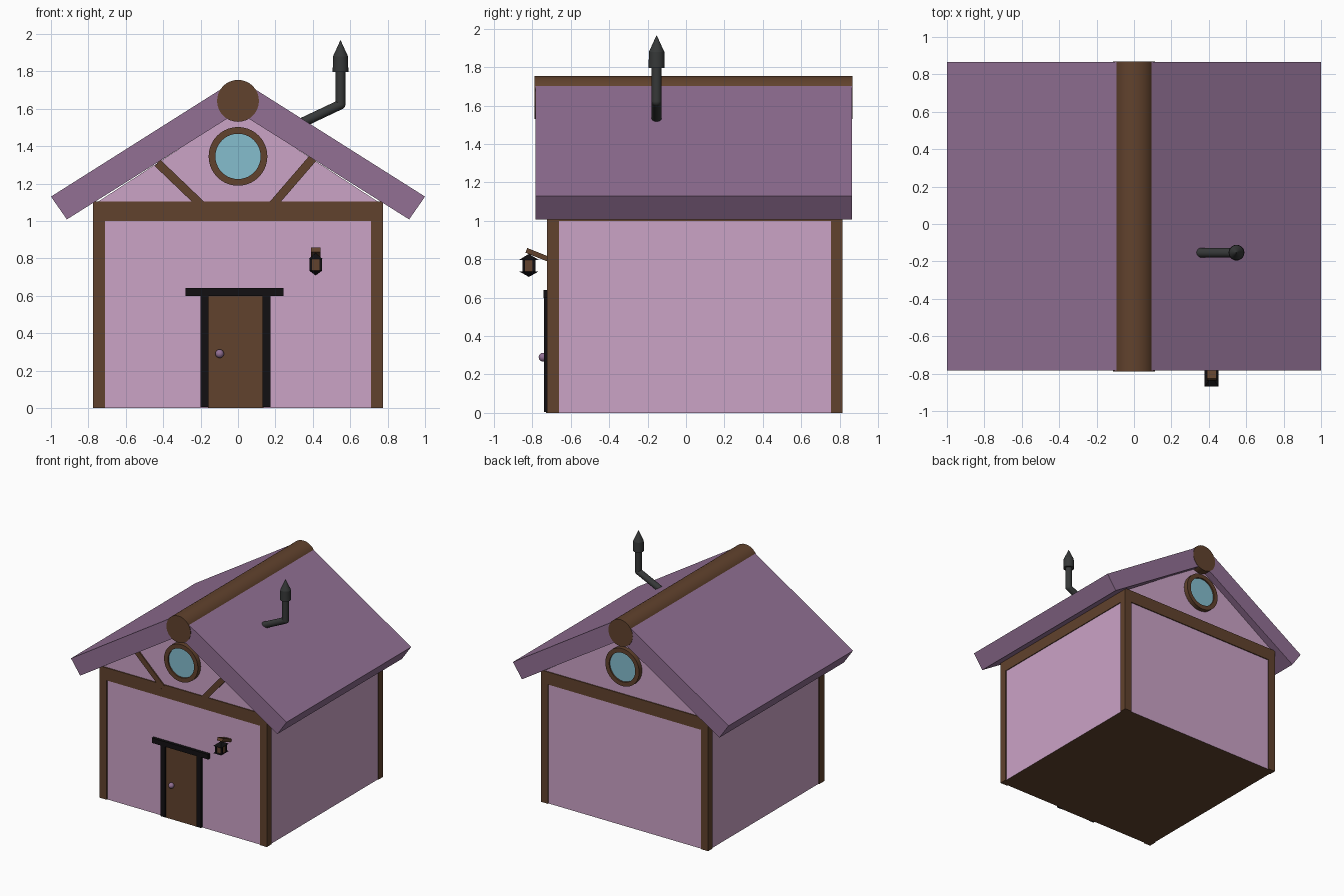
import bpy, bmesh, math
from mathutils import Vector

if "Cube" in bpy.data.objects:
    bpy.data.objects.remove(bpy.data.objects["Cube"])


def material(name, r, g, b):
    def lin(c):
        c /= 255
        return c / 12.92 if c <= 0.04045 else ((c + 0.055) / 1.055) ** 2.4
    m = bpy.data.materials.new(name)
    m.diffuse_color = (lin(r), lin(g), lin(b), 1)
    m.use_nodes = True
    m.node_tree.nodes["Principled BSDF"].inputs["Base Color"].default_value = m.diffuse_color
    return m


PINK = material("pink plaster", 203, 163, 198)
PURPLE = material("purple roof", 146, 112, 148)
BROWN = material("brown timber", 97, 66, 45)
BLACK = material("black iron", 18, 16, 18)
GREY = material("dark grey pipe", 54, 56, 56)
GLASS = material("pale blue glass", 133, 189, 206)


def finish(name, bm, *mats):
    bmesh.ops.recalc_face_normals(bm, faces=bm.faces)
    me = bpy.data.meshes.new(name)
    bm.to_mesh(me)
    bm.free()
    ob = bpy.data.objects.new(name, me)
    bpy.context.collection.objects.link(ob)
    for m in mats:
        me.materials.append(m)
    return ob


def prism(name, profile, y0, y1, *mats):
    """Extrude an (x, z) profile along y."""
    bm = bmesh.new()
    f = bm.faces.new([bm.verts.new((x, y0, z)) for x, z in profile])
    ext = bmesh.ops.extrude_face_region(bm, geom=[f])["geom"]
    bmesh.ops.translate(bm, vec=(0, y1 - y0, 0),
                        verts=[v for v in ext if isinstance(v, bmesh.types.BMVert)])
    return finish(name, bm, *mats)


def box(name, x0, x1, y0, y1, z0, z1, mat):
    return prism(name, [(x0, z0), (x1, z0), (x1, z1), (x0, z1)], y0, y1, mat)


def smooth(ob):
    bpy.ops.object.select_all(action='DESELECT')
    ob.select_set(True)
    bpy.context.view_layer.objects.active = ob
    bpy.ops.object.shade_smooth_by_angle(angle=math.radians(35))


def rod(name, a, b, r, mat, r2=None, sides=32):
    """Round bar or cone from a to b."""
    a, b = Vector(a), Vector(b)
    bm = bmesh.new()
    bmesh.ops.create_cone(bm, cap_ends=True, segments=sides, radius1=r,
                          radius2=r if r2 is None else r2, depth=(b - a).length)
    ob = finish(name, bm, mat)
    ob.location = (a + b) / 2
    ob.rotation_mode = 'QUATERNION'
    ob.rotation_quaternion = (b - a).to_track_quat('Z', 'Y')
    smooth(ob)
    return ob


def ball(name, loc, r, mat):
    bm = bmesh.new()
    bmesh.ops.create_uvsphere(bm, u_segments=20, v_segments=12, radius=r)
    ob = finish(name, bm, mat)
    ob.location = loc
    smooth(ob)


def strut(name, a, b, w, y0, y1, mat):
    """Flat timber between two (x, z) points."""
    a, b = Vector(a), Vector(b)
    d = (b - a).normalized() * w / 2
    n = Vector((-d.y, d.x))
    prism(name, [a + n, a - n, b - n, b + n], y0, y1, mat)


FRONT, BACK, SIDE = -0.725, 0.815, 0.775

# Plastered body with gables, brown underneath
body = prism("walls", [(-0.768, 0), (0.768, 0), (0.768, 1.09), (0, 1.59), (-0.768, 1.09)],
             FRONT + 0.008, BACK - 0.008, PINK, BROWN)
for p in body.data.polygons:
    p.material_index = int(p.normal.z < -0.9)

# Timber frame: corner posts and beams all round
for sx, xn in ((-1, "left"), (1, "right")):
    xs = sorted((sx * SIDE, sx * (SIDE - 0.065)))
    for yn, y0, y1 in (("front", FRONT, FRONT + 0.065), ("back", BACK - 0.06, BACK)):
        box(f"{yn}_{xn}_post", *xs, y0, y1, 0, 1.0, BROWN)
    box(f"{xn}_beam", *xs, FRONT + 0.065, BACK - 0.06, 1.0, 1.1, BROWN)
for yn, y0, y1 in (("front", FRONT, FRONT + 0.065), ("back", BACK - 0.06, BACK)):
    box(f"{yn}_beam", -SIDE, SIDE, y0, y1, 1.0, 1.105, BROWN)

# Gable braces, front only
strut("left_brace", (-0.43, 1.31), (-0.19, 1.08), 0.045, FRONT - 0.002, FRONT + 0.02, BROWN)
strut("right_brace", (0.40, 1.335), (0.18, 1.08), 0.045, FRONT - 0.002, FRONT + 0.02, BROWN)

# Roof slabs and ridge log
for sx, n in ((-1, "left"), (1, "right")):
    prof = [(1, 1.13), (0.915, 1.008), (0, 1.583), (0, 1.66), (0.085, 1.708)]
    prism(f"{n}_roof_slab", [(sx * x, z) for x, z in prof], -0.784, 0.865, PURPLE)
rod("ridge_log", (0, -0.788, 1.642), (0, 0.868, 1.642), 0.112, BROWN)

# Round windows on both gables: ring of square section plus glass
for n, y, s in (("front", FRONT, -1), ("back", BACK, 1)):
    bm = bmesh.new()
    N = 40
    section = [(0.157, -0.02), (0.157, 0.03), (0.121, 0.03), (0.121, -0.02)]
    rings = [[bm.verts.new((r * math.cos(t), y + s * d, 1.345 + r * math.sin(t)))
              for r, d in section] for t in (2 * math.pi * i / N for i in range(N))]
    for i in range(N):
        a, b = rings[i], rings[(i + 1) % N]
        for j in range(4):
            k = (j + 1) % 4
            bm.faces.new((a[j], b[j], b[k], a[k]))
    smooth(finish(f"{n}_window_ring", bm, BROWN))
    rod(f"{n}_window_glass", (0, y - s * 0.01, 1.345), (0, y + s * 0.018, 1.345), 0.123, GLASS)

# Door, iron surround and knob
box("door", -0.16, 0.135, -0.73, -0.70, 0, 0.605, BROWN)
box("left_jamb", -0.2, -0.157, -0.74, -0.70, 0.005, 0.6, BLACK)
box("right_jamb", 0.132, 0.175, -0.74, -0.70, 0.005, 0.6, BLACK)
box("lintel", -0.28, 0.243, -0.742, -0.70, 0.598, 0.64, BLACK)
ball("door_knob", (-0.098, -0.744, 0.29), 0.023, PURPLE)

# Wall lantern on a sloping bracket
LX, LY = 0.415, -0.818
bm = bmesh.new()
bmesh.ops.create_cube(bm, size=1)
bmesh.ops.scale(bm, vec=(0.05, 0.125, 0.026), verts=bm.verts)
bracket = finish("lantern_bracket", bm, BROWN)
bracket.location = (LX, -0.773, 0.823)
bracket.rotation_euler.x = math.radians(-22)
box("lantern_body", LX - 0.026, LX + 0.026, LY - 0.027, LY + 0.027, 0.735, 0.80, BROWN)
for sx in (-1, 1):
    for sy in (-1, 1):
        x, y = LX + sx * 0.027, LY + sy * 0.027
        box("lantern_corner", x - 0.007, x + 0.007, y - 0.007, y + 0.007, 0.735, 0.80, BLACK)
for n, z, tip in (("lantern_cap", 0.797, 0.828), ("lantern_base", 0.736, 0.708)):
    bm = bmesh.new()
    base = [bm.verts.new((LX + sx * 0.037, LY + sy * 0.05, z))
            for sx, sy in ((-1, -1), (1, -1), (1, 1), (-1, 1))]
    top = bm.verts.new((LX, LY, tip))
    bm.faces.new(base)
    for i in range(4):
        bm.faces.new((base[i], base[(i + 1) % 4], top))
    finish(n, bm, BLACK)

# Bent stove pipe with pointed cowl
PX, PY = 0.548, -0.153
rod("pipe_arm", (0.30, PY, 1.505), (PX, PY, 1.622), 0.026, GREY)
ball("pipe_elbow", (PX, PY, 1.622), 0.026, GREY)
rod("pipe_riser", (PX, PY, 1.622), (PX, PY, 1.81), 0.026, GREY)
rod("cowl", (PX, PY, 1.797), (PX, PY, 1.88), 0.042, GREY, 0.04)
rod("cowl_tip", (PX, PY, 1.88), (PX, PY, 1.965), 0.04, GREY, 0.001)
